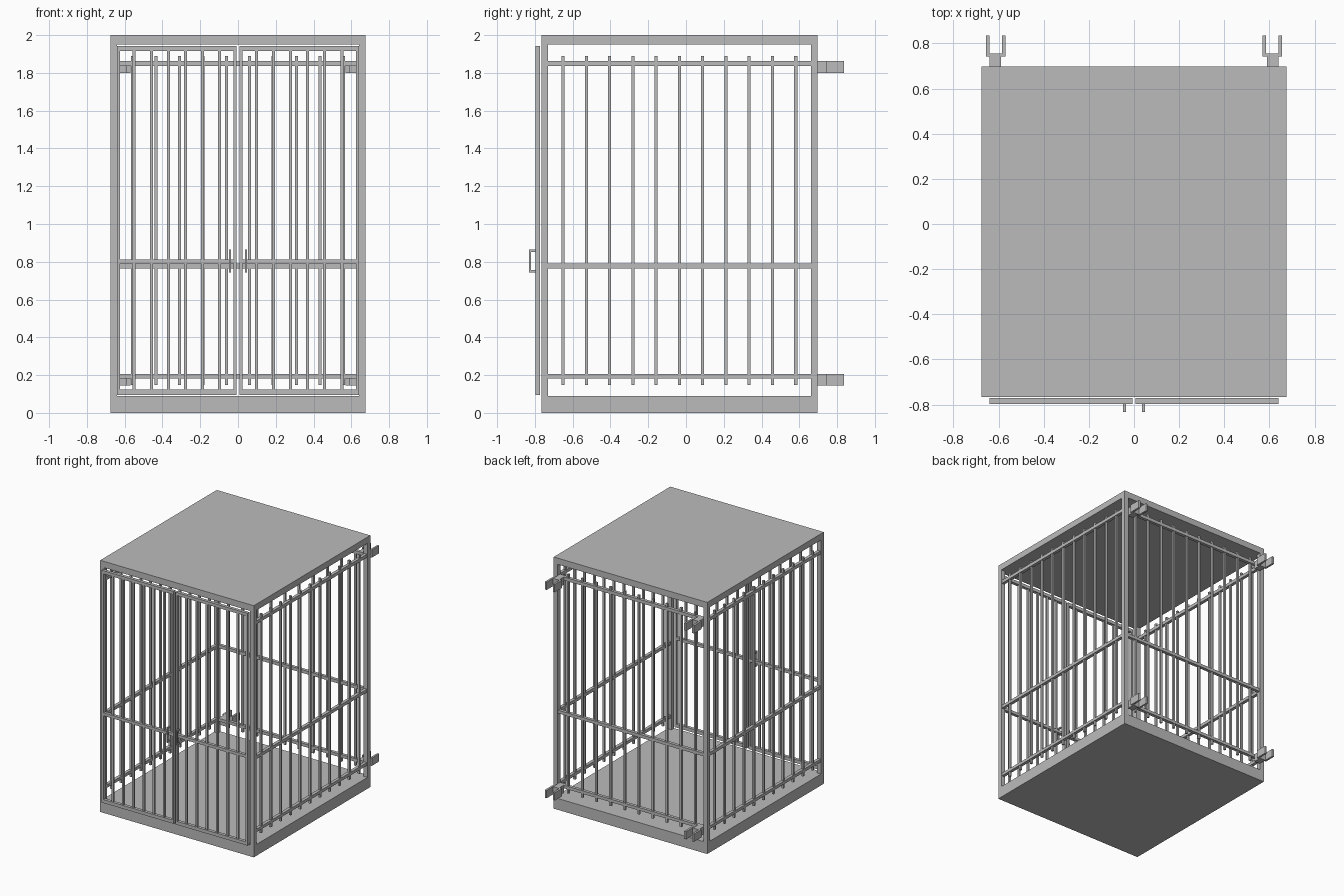
import bpy, bmesh

if "Cube" in bpy.data.objects:
    bpy.data.objects.remove(bpy.data.objects["Cube"])

steel = bpy.data.materials.new("grey_steel")
steel.diffuse_color = (0.5, 0.5, 0.5, 1)
steel.use_nodes = True
steel.node_tree.nodes["Principled BSDF"].inputs["Base Color"].default_value = steel.diffuse_color


def boxes(name, spans):
    """One object made of boxes given as (x0, x1, y0, y1, z0, z1)."""
    bm = bmesh.new()
    for x0, x1, y0, y1, z0, z1 in spans:
        for v in bmesh.ops.create_cube(bm, size=1)["verts"]:
            v.co = ((x0 + x1) / 2 + v.co.x * (x1 - x0),
                    (y0 + y1) / 2 + v.co.y * (y1 - y0),
                    (z0 + z1) / 2 + v.co.z * (z1 - z0))
    mesh = bpy.data.meshes.new(name)
    bm.to_mesh(mesh)
    bm.free()
    mesh.materials.append(steel)
    obj = bpy.data.objects.new(name, mesh)
    bpy.context.collection.objects.link(obj)
    return obj


def mirrored(spans):
    return spans + [(-b, -a, *rest) for a, b, *rest in spans]


W, FRONT, BACK, POST = 0.675, -0.766, 0.697, 0.035
RAILS = [(0.183, 0.207), (0.765, 0.79), (1.836, 1.862)]
BAR0, BAR1, R = 0.148, 1.89, 0.008

# Floor and roof slabs, corner posts
boxes("floor_slab", [(-W, W, FRONT, BACK, 0, 0.09)])
boxes("roof_slab", [(-W, W, FRONT, BACK, 1.95, 2)])
boxes("corner_posts", mirrored(
    [(W - POST, W, y, y + POST, 0.09, 1.95) for y in (FRONT, BACK - POST)]))

# Side walls: rails between the posts and eleven bars
mid = W - POST / 2
boxes("side_rails", mirrored(
    [(mid - 0.0125, mid + 0.0125, FRONT + POST, BACK - POST, a, b) for a, b in RAILS]))
ys = [-0.651 + 0.1232 * i for i in range(11)]
boxes("side_bars", mirrored(
    [(mid - R, mid + R, y - R, y + R, BAR0, BAR1) for y in ys]))

# Back wall: rails and ten bars
mid = BACK - POST / 2
boxes("back_rails", [(POST - W, W - POST, mid - 0.0125, mid + 0.0125, a, b) for a, b in RAILS])
xs = [0.124 * (i - 4.5) for i in range(10)]
boxes("back_bars", [(x - R, x + R, mid - R, mid + R, BAR0, BAR1) for x in xs])

# Double doors: frame, middle rail and six bars each
X0, X1, Y0, Y1, Z0, Z1 = 0.007, 0.64, -0.797, -0.772, 0.096, 1.942
boxes("door_frames", mirrored([
    (X0, X0 + 0.016, Y0, Y1, Z0, Z1), (X1 - 0.016, X1, Y0, Y1, Z0, Z1),
    (X0 + 0.016, X1 - 0.016, Y0, Y1, Z0, Z0 + 0.027),
    (X0 + 0.016, X1 - 0.016, Y0, Y1, Z1 - 0.025, Z1)]))
boxes("door_rails", mirrored([(X0 + 0.016, X1 - 0.016, Y0, Y1, 0.79, 0.813)]))
ymid = (Y0 + Y1) / 2
xs = [X0 + (X1 - X0) * i / 7 for i in range(1, 7)]
boxes("door_bars", mirrored(
    [(x - R, x + R, ymid - R, ymid + R, Z0 + 0.027, Z1 - 0.025) for x in xs]))

# Door handles: grip with two stubs
boxes("door_handles", mirrored([
    (0.036, 0.048, -0.832, -0.82, 0.744, 0.865),
    (0.036, 0.048, -0.82, Y0, 0.744, 0.756),
    (0.036, 0.048, -0.82, Y0, 0.853, 0.865)]))

# Rear hooks: stem, web and two prongs
hooks = []
for z0, z1 in ((0.145, 0.207), (1.8, 1.862)):
    hooks += [(0.59, 0.64, 0.69, 0.743, z0, z1),
              (0.569, 0.656, 0.743, 0.756, z0, z1),
              (0.569, 0.585, 0.756, 0.836, z0, z1),
              (0.64, 0.656, 0.756, 0.836, z0, z1)]
boxes("rear_hooks", mirrored(hooks))
